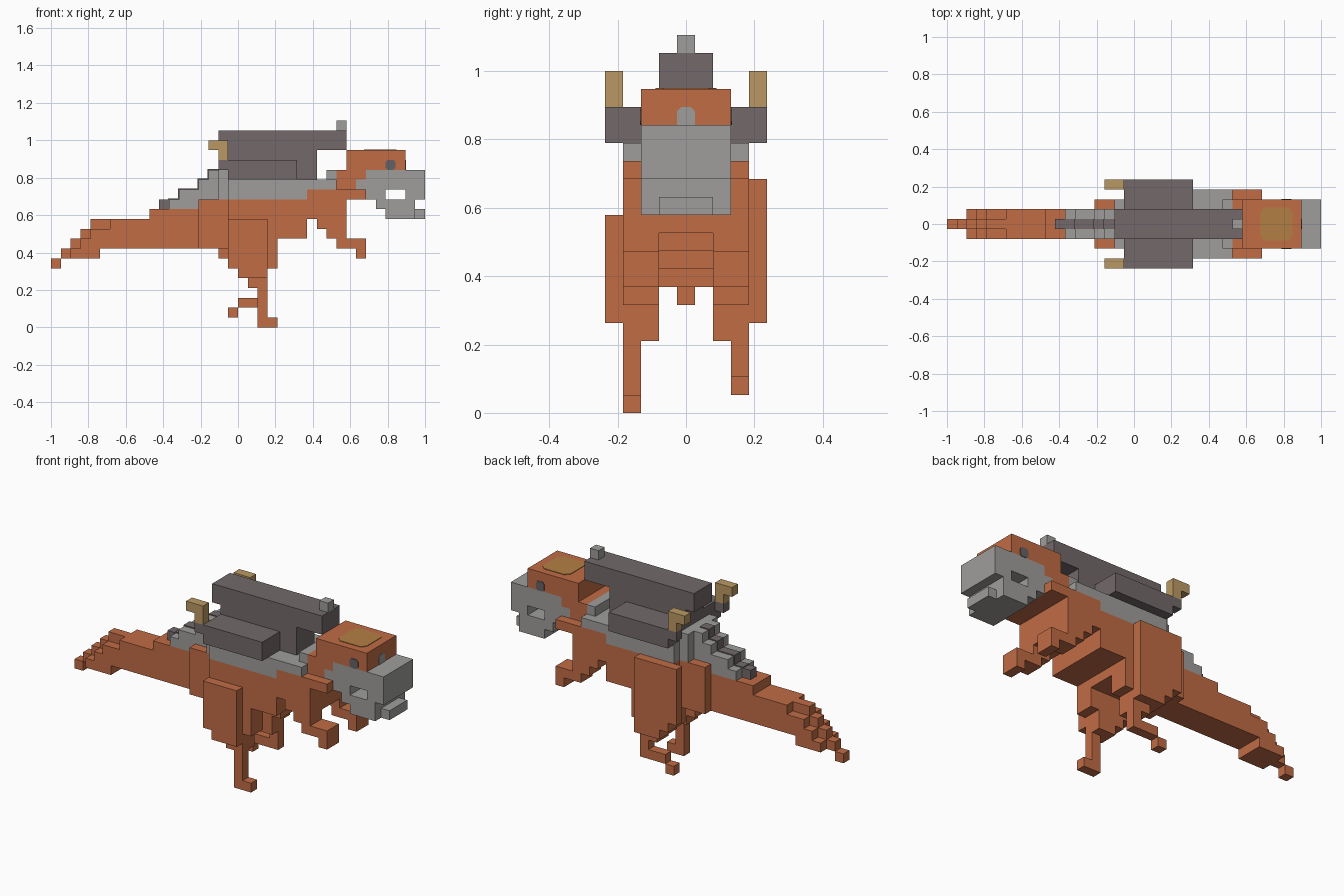
import bpy, bmesh
from mathutils import Vector

if "Cube" in bpy.data.objects:
    bpy.data.objects.remove(bpy.data.objects["Cube"])

U = 2 / 38  # size of one block; x runs 0..38 blocks, z runs 0..21


def material(name, rgb):
    lin = [((c / 255 + 0.055) / 1.055) ** 2.4 for c in rgb] + [1]
    m = bpy.data.materials.new(name)
    m.use_nodes = True
    m.diffuse_color = lin
    m.node_tree.nodes["Principled BSDF"].inputs["Base Color"].default_value = lin
    return m


ORANGE = material("orange hide", (193, 108, 69))
GREY = material("light grey", (159, 158, 156))
DARK = material("dark grey", (115, 105, 106))
TAN = material("tan", (187, 153, 99))
PATCH = material("brown patch", (180, 127, 67))
EYE = material("eye grey", (100, 97, 99))


def finish(name, bm, mat):
    me = bpy.data.meshes.new(name)
    bmesh.ops.recalc_face_normals(bm, faces=bm.faces)
    bm.to_mesh(me)
    bm.free()
    me.materials.append(mat)
    ob = bpy.data.objects.new(name, me)
    bpy.context.collection.objects.link(ob)
    return ob


def blocks(name, mat, *boxes):
    """Boxes given in blocks as x0, x1, y0, y1, z0, z1."""
    bm = bmesh.new()
    for x0, x1, y0, y1, z0, z1 in boxes:
        vs = bmesh.ops.create_cube(bm, size=1)["verts"]
        for v in vs:
            v.co = Vector(((x0 + x1) / 2 - 19 + v.co.x * (x1 - x0),
                           (y0 + y1) / 2 + v.co.y * (y1 - y0),
                           (z0 + z1) / 2 + v.co.z * (z1 - z0))) * U
    return finish(name, bm, mat)


def mid(x0, x1, half, z0, z1):
    """Box centred across the body."""
    return (x0, x1, -half, half, z0, z1)


def side(s, x0, x1, a, b, z0, z1):
    """Box on one side of the body, from a to b blocks outwards."""
    return (x0, x1, min(s * a, s * b), max(s * a, s * b), z0, z1)


def plate(name, mat, axis, at, u0, u1, v0, v1, cut):
    """Thin plate with clipped corners, lying across the given axis."""
    pts = [(u0 + cut, v0), (u1 - cut, v0), (u1, v0 + cut), (u1, v1 - cut),
           (u1 - cut, v1), (u0 + cut, v1), (u0, v1 - cut), (u0, v0 + cut)]
    bm = bmesh.new()
    rings = []
    for d in (at - 0.06, at + 0.06):
        ring = []
        for p in pts:
            co = list(p)
            co.insert(axis, d)
            ring.append(bm.verts.new((Vector(co) - Vector((19, 0, 0))) * U))
        rings.append(ring)
    bm.faces.new(rings[0])
    bm.faces.new(rings[1])
    for i in range(8):
        j = (i + 1) % 8
        bm.faces.new((rings[0][i], rings[0][j], rings[1][j], rings[1][i]))
    return finish(name, bm, mat)


# Tail, stepping up towards the body
blocks("tail", ORANGE,
       mid(0, 1, .5, 6, 7), mid(1, 2, .5, 7, 8),
       mid(2, 3, 1.5, 7, 8), mid(2, 3, .5, 8, 9),
       mid(3, 4, 1.5, 7, 9), mid(3, 4, .5, 9, 10),
       mid(4, 5, 1.5, 7, 10), mid(5, 6, 1.5, 8, 10), mid(4, 6, .5, 10, 11),
       mid(6, 10, 1.5, 8, 11), mid(10, 15, 1.5, 8, 12))

# Body and chest
blocks("body", ORANGE,
       mid(15, 18, 2.5, 8, 13), mid(18, 23, 3.5, 8, 13), mid(23, 26, 3.5, 9, 13),
       mid(26, 27, 3.5, 11, 14), mid(27, 30, 3.5, 10, 14))
blocks("neck", ORANGE, mid(30, 32, 3.5, 13, 14), mid(29, 31, 2.5, 14, 16),
       mid(31, 32, 2.5, 15, 16))

# Grey back with a stepped rump and dark spine stripe
blocks("back_plating", GREY,
       mid(17, 18, 2.5, 13, 16), mid(18, 26, 3.5, 13, 15),
       mid(26, 29, 3.5, 14, 15), mid(28, 29, 2.5, 15, 16))
steps = [(12, 13, 13), (13, 15, 14), (15, 16, 15), (16, 17, 16)]
blocks("rump_plating", GREY, *[mid(a, b, 1.5, 12 if a < 15 else 13, t) for a, b, t in steps])
blocks("spine_stripe", DARK, mid(11, 12, .5, 12, 13),
       *[mid(a - .1, b, .5, t - 1, t + .1) for a, b, t in steps])

# Head, snout and jaw
blocks("skull", ORANGE, mid(30, 36, 2.5, 16, 18))
blocks("snout", GREY, mid(31, 32, 2.5, 14, 15), mid(32, 36, 2.5, 14, 16),
       mid(36, 38, 2.5, 13, 16))
blocks("jaw", GREY, mid(32, 34, 2.5, 13, 14), mid(33, 34, 2.5, 12, 13),
       mid(34, 37, 2.5, 11, 13), mid(37, 38, 1.5, 11, 12))
plate("crown_patch", PATCH, 2, 18, 31.8, 35.1, -1.7, 1.7, .45)
plate("nose_ridge", GREY, 0, 36, -.5, .5, 15.5, 17, .25)

# Arms, eyes, side packs and pegs come in pairs
for s, tag in ((1, "left"), (-1, "right")):
    plate(tag + "_eye", EYE, 1, s * 2.5, 34, 35, 16, 17, .2)
    blocks(tag + "_arm", ORANGE, side(s, 28, 30, 1.5, 3.5, 9, 11),
           side(s, 29, 32, 1.5, 3.5, 8, 9), side(s, 31, 32, 1.5, 3.5, 7, 8))
    blocks(tag + "_pack", DARK, side(s, 18, 25, 1.5, 4.5, 15, 17),
           side(s, 17, 18, 3.5, 4.5, 16, 17))
    blocks(tag + "_peg", TAN, side(s, 17, 18, 3.5, 4.5, 17, 18),
           side(s, 16, 18, 3.5, 4.5, 18, 19))
    # Inner thigh
    blocks(tag + "_inner_thigh", ORANGE, side(s, 18, 23, 1.5, 3.5, 6, 8),
           side(s, 19, 22, 1.5, 3.5, 5, 6), side(s, 20, 22, 1.5, 3.5, 4, 5))

# Legs in mid stride: right planted, left lifted behind
blocks("right_outer_thigh", ORANGE, side(-1, 18, 22, 3.5, 4.5, 6, 11),
       side(-1, 19, 22, 3.5, 4.5, 5, 6))
blocks("right_shin", ORANGE, side(-1, 21, 22, 2.5, 3.5, 0, 4))
blocks("right_foot", ORANGE, side(-1, 22, 23, 2.5, 3.5, 0, 1))
blocks("left_outer_thigh", ORANGE, side(1, 17, 22, 3.5, 4.5, 7, 13),
       side(1, 18, 22, 3.5, 4.5, 6, 7), side(1, 19, 22, 3.5, 4.5, 5, 6))
blocks("left_shin", ORANGE, side(1, 21, 22, 2.5, 3.5, 2, 4),
       side(1, 19, 21, 2.5, 3.5, 2, 3))
blocks("left_foot", ORANGE, side(1, 18, 19, 2.5, 3.5, 1, 2))

# Long barrel on its mount, with a sight on the muzzle
blocks("barrel_mount", DARK, mid(18, 27, 1.5, 15, 18))
blocks("barrel", DARK, mid(17, 30, 1.5, 18, 20))
blocks("sight", GREY, mid(29, 30, .5, 20, 21))
